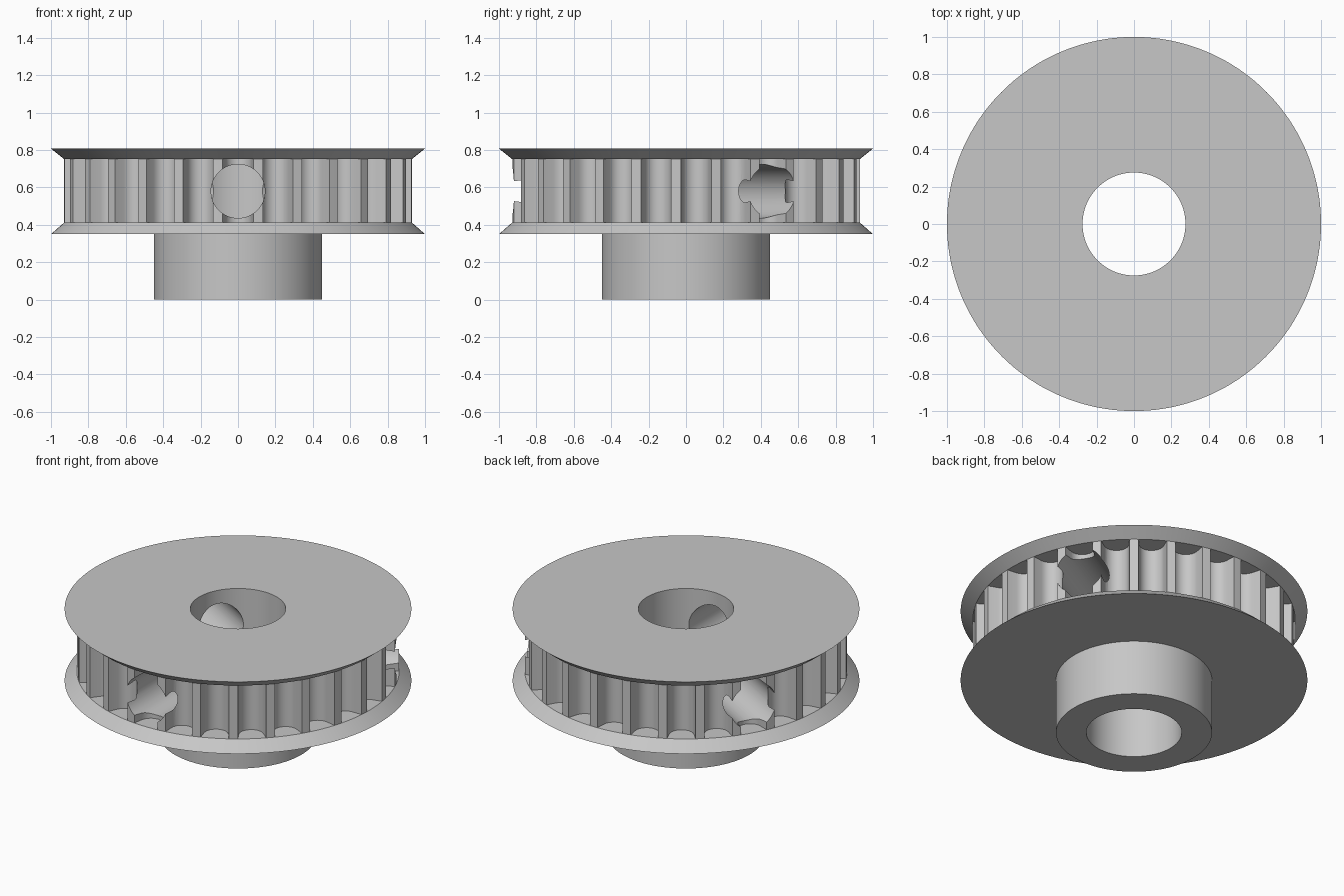
import bpy, bmesh, math
from mathutils import Matrix, Vector

TEETH = 27
PITCH = math.tau / TEETH
RIM, FLANGE, HUB, BORE = 0.93, 1.0, 0.45, 0.275
Z_FLANGE, Z_LOW, Z_HIGH, Z_TOP = 0.35, 0.412, 0.752, 0.808
FRONT = -math.pi / 2

cube = bpy.data.objects.get("Cube")
if cube:
    bpy.data.objects.remove(cube, do_unlink=True)

metal = bpy.data.materials.new("grey_metal")
metal.use_nodes = True
grey = (0.57, 0.57, 0.57, 1)
metal.diffuse_color = grey
metal.node_tree.nodes["Principled BSDF"].inputs["Base Color"].default_value = grey


def make_object(name, bm):
    bmesh.ops.recalc_face_normals(bm, faces=bm.faces)
    mesh = bpy.data.meshes.new(name)
    bm.to_mesh(mesh)
    bm.free()
    mesh.materials.append(metal)
    obj = bpy.data.objects.new(name, mesh)
    bpy.context.collection.objects.link(obj)
    return obj


# One tooth pitch as (angle, radius): round-bottomed groove, then a land
def tooth_pitch():
    half = math.asin(0.082 / RIM)
    groove_r, centre = 0.072, 0.877
    points = [(-half, RIM)]
    for i in range(11):
        a = math.radians(-80 + 16 * i)
        x, y = centre - groove_r * math.cos(a), groove_r * math.sin(a)
        points.append((math.atan2(y, x), math.hypot(x, y)))
    points += [(half, RIM), (PITCH / 2, RIM)]
    return points


outline = [(FRONT + i * PITCH + a, r) for i in range(TEETH) for a, r in tooth_pitch()]

# Pulley body: rings joined into one closed shell, None is the toothed outline
rings = [(BORE, Z_TOP), (FLANGE, Z_TOP), (RIM, Z_HIGH), (None, Z_HIGH),
         (None, Z_LOW), (RIM, Z_LOW), (FLANGE, Z_FLANGE), (HUB, Z_FLANGE),
         (HUB, 0), (BORE, 0)]
bm = bmesh.new()
loops = []
for radius, z in rings:
    loops.append([bm.verts.new(((radius or r) * math.cos(a), (radius or r) * math.sin(a), z))
                  for a, r in outline])
count = len(outline)
for k, lower in enumerate(loops):
    upper = loops[(k + 1) % len(loops)]
    for i in range(count):
        j = (i + 1) % count
        bm.faces.new((lower[i], lower[j], upper[j], upper[i]))
bmesh.ops.remove_doubles(bm, verts=bm.verts, dist=1e-5)
pulley = make_object("toothed_pulley", bm)

# Three radial screw holes
bm = bmesh.new()
start, end = 0.19, 0.97
for i in range(3):
    angle = FRONT + i * math.tau / 3
    axis = Vector((math.cos(angle), math.sin(angle), 0))
    place = Matrix.Translation(axis * (start + end) / 2 + Vector((0, 0, 0.58)))
    turn = axis.to_track_quat('Z', 'Y').to_matrix().to_4x4()
    bmesh.ops.create_cone(bm, cap_ends=True, segments=64, radius1=0.144, radius2=0.144,
                          depth=end - start, matrix=place @ turn)
cutter = make_object("screw_hole_cutter", bm)
cutter.hide_render = True

cut = pulley.modifiers.new("screw_holes", 'BOOLEAN')
cut.operation = 'DIFFERENCE'
cut.solver = 'EXACT'
cut.object = cutter

bpy.ops.object.select_all(action='DESELECT')
pulley.select_set(True)
bpy.context.view_layer.objects.active = pulley
bpy.ops.object.modifier_apply(modifier=cut.name)
bpy.data.objects.remove(cutter, do_unlink=True)
bpy.ops.object.shade_smooth_by_angle(angle=math.radians(25))
